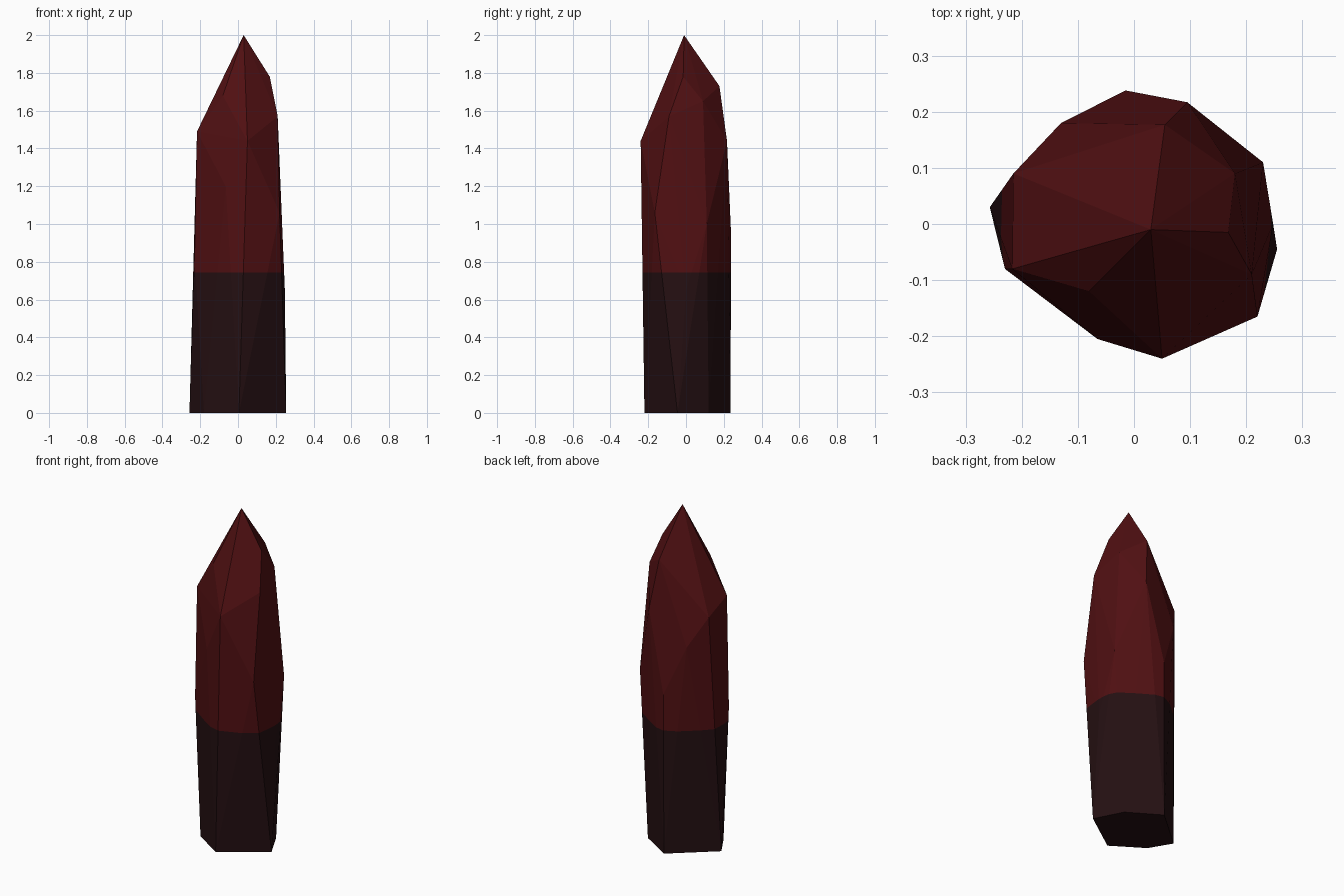
import bpy, bmesh

if "Cube" in bpy.data.objects:
    bpy.data.objects.remove(bpy.data.objects["Cube"])

# Colours: dark root and red tip
def material(name, rgb):
    m = bpy.data.materials.new(name)
    m.diffuse_color = (*rgb, 1.0)
    m.use_nodes = True
    m.node_tree.nodes["Principled BSDF"].inputs["Base Color"].default_value = m.diffuse_color
    return m

dark = material("dark base", (0.018, 0.005, 0.006))
red = material("deep red", (0.08, 0.005, 0.006))

# Corner rings of the faceted crystal
base = [(0.255, -0.045, 0), (0.005, -0.22, 0), (-0.18, -0.10, 0),
        (-0.257, 0.03, 0), (-0.018, 0.236, 0), (0.17, 0.12, 0)]
middle = [(0.23, 0.11, 1.0), (0.22, -0.165, 1.06), (-0.065, -0.205, 1.2),
          (-0.23, -0.08, 0.82), (-0.13, 0.18, 1.25), (-0.015, 0.238, 0.96),
          (0.248, 0.0, 0.65)]
shoulder = [(0.05, -0.24, 1.44), (-0.217, -0.08, 1.49), (-0.215, 0.09, 1.42),
            (0.095, 0.217, 1.44), (0.21, -0.09, 1.57)]
crown = [(-0.08, -0.12, 1.68), (0.055, 0.177, 1.73), (0.18, 0.09, 1.65),
         (0.168, -0.015, 1.78), (0.03, -0.01, 2.0)]

# Wrap the corners in a convex skin and cut it at the colour line
SPLIT = 0.742
bm = bmesh.new()
for p in base + middle + shoulder + crown:
    bm.verts.new(p)
hull = bmesh.ops.convex_hull(bm, input=bm.verts[:])
loose = [v for v in bm.verts if not v.link_faces]
bmesh.ops.delete(bm, geom=loose, context='VERTS')
bmesh.ops.bisect_plane(bm, geom=bm.verts[:] + bm.edges[:] + bm.faces[:],
                       plane_co=(0, 0, SPLIT), plane_no=(0, 0, 1))
bmesh.ops.recalc_face_normals(bm, faces=bm.faces[:])
for f in bm.faces:
    f.material_index = int(f.calc_center_median().z > SPLIT)
    f.smooth = False

# Crystal object
mesh = bpy.data.meshes.new("crystal_shard")
bm.to_mesh(mesh)
bm.free()
mesh.materials.append(dark)
mesh.materials.append(red)
obj = bpy.data.objects.new("crystal_shard", mesh)
bpy.context.collection.objects.link(obj)
